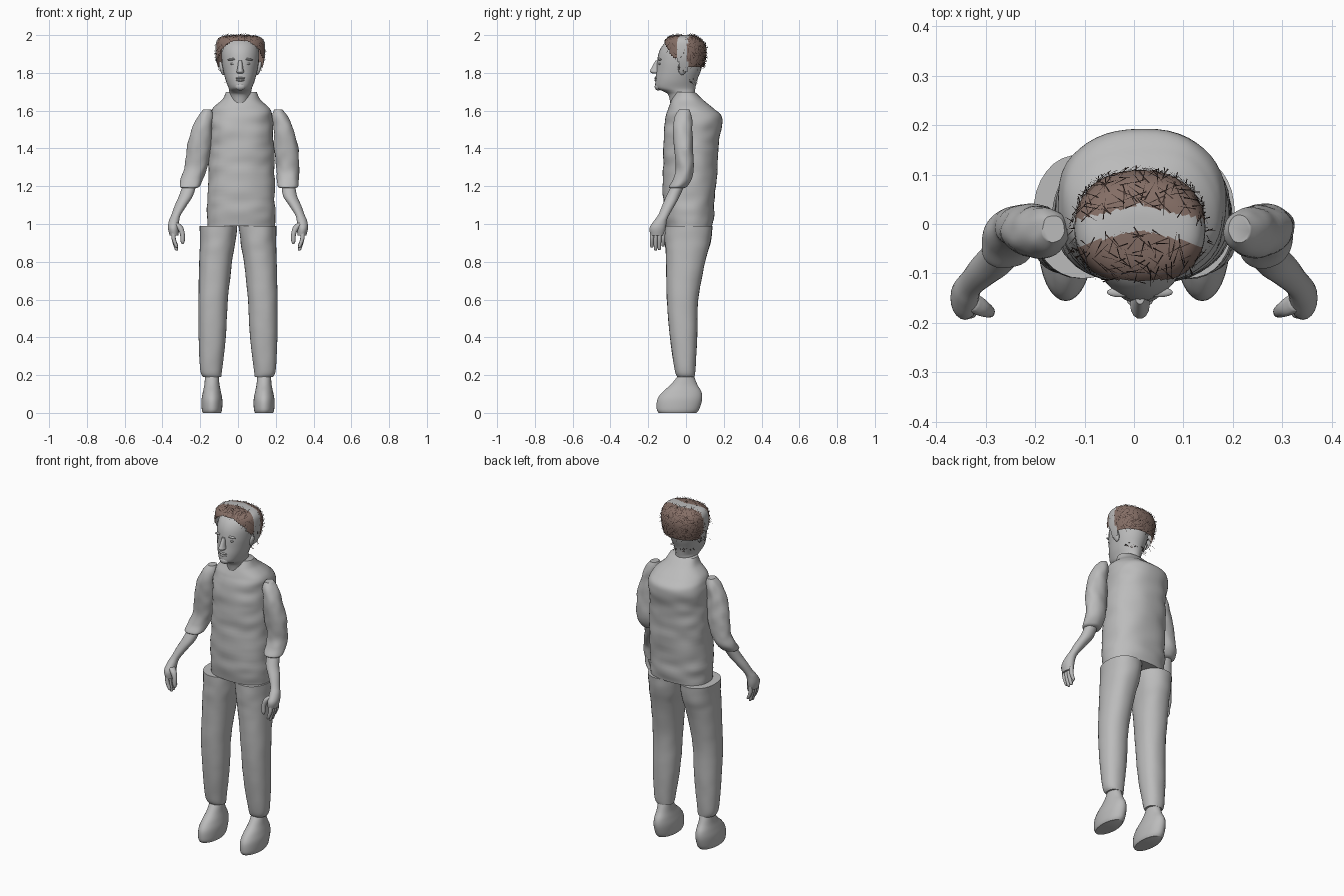
import bpy, bmesh, math, random
from mathutils import Vector, noise

random.seed(4)
cube = bpy.data.objects.get("Cube")
if cube:
    bpy.data.objects.remove(cube, do_unlink=True)


def material(name, colour):
    mat = bpy.data.materials.new(name)
    mat.use_nodes = True
    mat.diffuse_color = (*colour, 1)
    node = next(n for n in mat.node_tree.nodes if n.type == 'BSDF_PRINCIPLED')
    node.inputs["Base Color"].default_value = (*colour, 1)
    return mat


GRAY = material("plain_gray", (0.5, 0.5, 0.5))
BROWN = material("hair_brown", (0.23, 0.155, 0.13))
DARK = material("strand_brown", (0.05, 0.03, 0.025))


def finish(bm, name, mats, angle=50):
    bmesh.ops.recalc_face_normals(bm, faces=bm.faces)
    mesh = bpy.data.meshes.new(name)
    bm.to_mesh(mesh)
    bm.free()
    for mat in mats:
        mesh.materials.append(mat)
    obj = bpy.data.objects.new(name, mesh)
    bpy.context.collection.objects.link(obj)
    bpy.ops.object.select_all(action='DESELECT')
    obj.select_set(True)
    bpy.context.view_layer.objects.active = obj
    bpy.ops.object.shade_smooth_by_angle(angle=math.radians(angle))
    return obj


def spline(rows, steps):
    """Smoothly interpolate rows of numbers."""
    out = []
    for i in range(len(rows) - 1):
        a, b = rows[max(i - 1, 0)], rows[i]
        c, d = rows[i + 1], rows[min(i + 2, len(rows) - 1)]
        for k in range(steps):
            t = k / steps
            out.append([q + t / 2 * (r - p + t * (2 * p - 5 * q + 4 * r - s + t * (3 * (q - r) + s - p)))
                        for p, q, r, s in zip(a, b, c, d)])
    return out + [list(rows[-1])]


def loft(rows, sides=32, steps=4, power=2.0, wrinkle=0.0):
    """Skin level rings given as (z, x, y, half width, half depth)."""
    bm = bmesh.new()
    rings = []
    for z, x, y, rx, ry in spline(rows, steps):
        ring = []
        for i in range(sides):
            a = math.tau * i / sides
            u, v = math.cos(a), math.sin(a)
            bump = 1 + wrinkle * noise.noise(Vector((u * 1.5 + x * 9, v * 1.5, z * 18)))
            px = math.copysign(abs(u) ** (2 / power), u) * rx * bump
            py = math.copysign(abs(v) ** (2 / power), v) * ry * bump
            ring.append(bm.verts.new((x + px, y + py, z)))
        rings.append(ring)
    for low, high in zip(rings, rings[1:]):
        for i in range(sides):
            j = (i + 1) % sides
            bm.faces.new((low[i], low[j], high[j], high[i]))
    bm.faces.new(rings[0][::-1])
    bm.faces.new(rings[-1])
    return bm


def ball(name, centre, radii, turn=0):
    bm = bmesh.new()
    bmesh.ops.create_uvsphere(bm, u_segments=16, v_segments=10, radius=1)
    obj = finish(bm, name, [GRAY])
    obj.location, obj.scale, obj.rotation_euler.y = centre, radii, turn
    return obj


def depth(rows, x):
    """Turn (z, front, back, half width) rows into loft rows."""
    return [(z, x, (f + b) / 2, w, (b - f) / 2) for z, f, b, w in rows]


# Shirt
torso = [(0.99, -0.105, 0.14, 0.18), (1.1, -0.12, 0.15, 0.18), (1.3, -0.12, 0.165, 0.175),
         (1.45, -0.12, 0.175, 0.17), (1.56, -0.11, 0.192, 0.168), (1.61, -0.095, 0.15, 0.15),
         (1.66, -0.075, 0.09, 0.1), (1.7, -0.055, 0.045, 0.082)]
finish(loft(depth(torso, 0.017), sides=48, steps=10, power=2.3, wrinkle=0.045), "shirt", [GRAY])

# Legs, shoes, arms and hands
leg = [(0.19, 0.137, 0.0, 0.048, 0.045), (0.23, 0.142, -0.005, 0.058, 0.055),
       (0.4, 0.136, -0.013, 0.072, 0.072), (0.6, 0.131, -0.018, 0.078, 0.083),
       (0.8, 0.118, -0.002, 0.087, 0.103), (0.9, 0.108, 0.01, 0.094, 0.12), (0.99, 0.104, 0.015, 0.1, 0.125)]
shoe = [(0, -0.145, 0.055, 0.048), (0.02, -0.155, 0.07, 0.054), (0.07, -0.152, 0.085, 0.055),
        (0.11, -0.125, 0.082, 0.048), (0.15, -0.08, 0.06, 0.04), (0.2, -0.04, 0.04, 0.036)]
sleeve = [(1.19, 0.26, -0.05, 0.04, 0.036), (1.2, 0.256, -0.042, 0.053, 0.048),
          (1.24, 0.244, -0.018, 0.058, 0.05), (1.3, 0.223, -0.006, 0.06, 0.047),
          (1.4, 0.205, -0.012, 0.064, 0.052), (1.5, 0.192, -0.018, 0.053, 0.052),
          (1.57, 0.172, -0.014, 0.04, 0.044), (1.605, 0.163, -0.01, 0.022, 0.028)]
forearm = [(0.94, 0.338, -0.152, 0.024, 0.036), (0.98, 0.342, -0.15, 0.029, 0.043),
           (1.02, 0.338, -0.134, 0.027, 0.033), (1.05, 0.327, -0.117, 0.025, 0.029),
           (1.1, 0.302, -0.092, 0.032, 0.033), (1.15, 0.275, -0.068, 0.037, 0.036),
           (1.22, 0.252, -0.035, 0.035, 0.034)]
for side, s in (("left", 1), ("right", -1)):
    def sided(rows):
        out = []
        for z, x, y, rx, ry in rows:
            shift = 0.05 * min(max((z - 1.18) / 0.15, 0), 1) if s > 0 else 0
            out.append((z, s * x + shift, y, rx, ry))
        return out

    finish(loft(sided(leg), steps=6, power=2.2, wrinkle=0.025), side + "_trouser_leg", [GRAY])
    finish(loft(sided(depth(shoe, 0.138)), steps=5), side + "_shoe", [GRAY])
    finish(loft(sided(sleeve), steps=6, wrinkle=0.09), side + "_sleeve", [GRAY])
    finish(loft(sided(forearm), sides=20), side + "_forearm_and_palm", [GRAY])
    for i in range(4):
        y, tip = -0.181 + i * 0.02, (0.875, 0.86, 0.862, 0.88)[i]
        finger = [(tip, 0.325, y, 0.004, 0.004), (tip + 0.008, 0.327, y, 0.009, 0.009),
                  (0.92, 0.34, y, 0.011, 0.011), (0.96, 0.342, y + 0.002, 0.011, 0.01)]
        finish(loft(sided(finger), sides=10), side + "_finger_" + str(i + 1), [GRAY])
    thumb = [(0.895, 0.294, -0.178, 0.005, 0.005), (0.91, 0.293, -0.178, 0.011, 0.011),
             (0.95, 0.295, -0.176, 0.013, 0.013), (0.985, 0.31, -0.168, 0.018, 0.018),
             (1.005, 0.33, -0.155, 0.016, 0.02)]
    finish(loft(sided(thumb), sides=12), side + "_thumb", [GRAY])

# Head and neck
MID = 0.012
head = [(1.62, -0.08, 0.03, 0.045), (1.68, -0.092, 0.045, 0.055), (1.7, -0.115, 0.047, 0.058),
        (1.72, -0.158, 0.05, 0.062), (1.76, -0.162, 0.058, 0.077), (1.81, -0.157, 0.078, 0.09),
        (1.86, -0.153, 0.09, 0.098), (1.91, -0.143, 0.09, 0.099), (1.95, -0.12, 0.075, 0.088),
        (1.98, -0.08, 0.04, 0.055), (1.988, -0.04, 0.0, 0.02)]
finish(loft(depth(head, MID), steps=5), "head", [GRAY])
nose = [(1.796, MID, -0.155, 0.012, 0.02), (1.805, MID, -0.163, 0.02, 0.028),
        (1.82, MID, -0.16, 0.016, 0.027), (1.865, MID, -0.15, 0.009, 0.012)]
finish(loft(nose, sides=14), "nose", [GRAY])
ball("upper_lip", (MID, -0.156, 1.772), (0.026, 0.012, 0.006))
ball("lower_lip", (MID, -0.156, 1.761), (0.022, 0.012, 0.007))
ball("chin", (MID, -0.146, 1.727), (0.028, 0.02, 0.02))
for side, s in (("left", 1), ("right", -1)):
    ball(side + "_eye", (MID + s * 0.037, -0.138, 1.848), (0.017, 0.008, 0.006))
    ball(side + "_brow", (MID + s * 0.04, -0.138, 1.872), (0.027, 0.01, 0.006), s * 0.12)
    ball(side + "_ear", (MID + s * 0.098, -0.02, 1.825), (0.012, 0.022, 0.038), s * 0.25)

# Hair shell: brown front and back patches with a plain band between them
shell = [(1.78, -0.1, 0.075, 0.1), (1.83, -0.12, 0.095, 0.118), (1.88, -0.127, 0.106, 0.13),
         (1.93, -0.126, 0.108, 0.132), (1.97, -0.115, 0.09, 0.125), (1.992, -0.085, 0.06, 0.1),
         (1.999, -0.04, 0.03, 0.05), (2.0, -0.01, 0.0, 0.01)]
bm = loft(depth(shell, MID), sides=64, steps=5, power=2.2)
doomed, patches = [], []
for face in bm.faces:
    c = face.calc_center_median()
    off = abs(c.x - MID)
    lean = 0.25 * off
    if c.y < -0.012 - lean:
        keep = c.z > 1.97 - 0.09 * (off / 0.12) ** 3
        face.material_index = 1
    elif c.y < 0.04 - lean:
        keep = c.z > 1.81
    else:
        keep = 1.825 < c.z
        face.material_index = 1
    if not keep:
        doomed.append(face)
    elif face.material_index:
        patches.append((c.copy(), (c - Vector((MID, -0.01, 1.87))).normalized(), face.calc_area()))
bmesh.ops.delete(bm, geom=doomed, context='FACES')
finish(bm, "hair_shell", [GRAY, BROWN])


# Loose strands lying across the brown patches, with wisps at the sides and nape
def strand(bm, start, along, across, width):
    a, b = start - across * width, start + across * width
    bm.faces.new([bm.verts.new(p) for p in (a, b, start + along)])


bm = bmesh.new()
for c, out, area in random.choices(patches, weights=[p[2] for p in patches], k=330):
    heading = Vector([random.uniform(-1, 1) for _ in range(3)])
    along = heading.cross(out).normalized()
    strand(bm, c + out * 0.004 - along * 0.02, along * random.uniform(0.03, 0.055) - out * 0.002,
           along.cross(out), 0.0014)
for _ in range(45):
    s = random.choice((-1, -1, 1))
    start = Vector((MID + s * random.uniform(0.11, 0.14), random.uniform(-0.06, 0.03), random.uniform(1.81, 1.95)))
    along = Vector((s * random.uniform(0, 0.025), random.uniform(-0.02, 0.02), random.uniform(-0.03, 0.02)))
    strand(bm, start, along, Vector((0, 1, 0)), 0.0014)
for _ in range(30):
    a = random.uniform(0.5, 2.6)
    start = Vector((MID + 0.075 * math.cos(a), -0.045 + 0.103 * math.sin(a), random.uniform(1.745, 1.77)))
    strand(bm, start, Vector((random.uniform(-0.03, 0.03), 0.006, -0.012)), Vector((0, 0, 1)), 0.002)
finish(bm, "hair_strands", [DARK])
